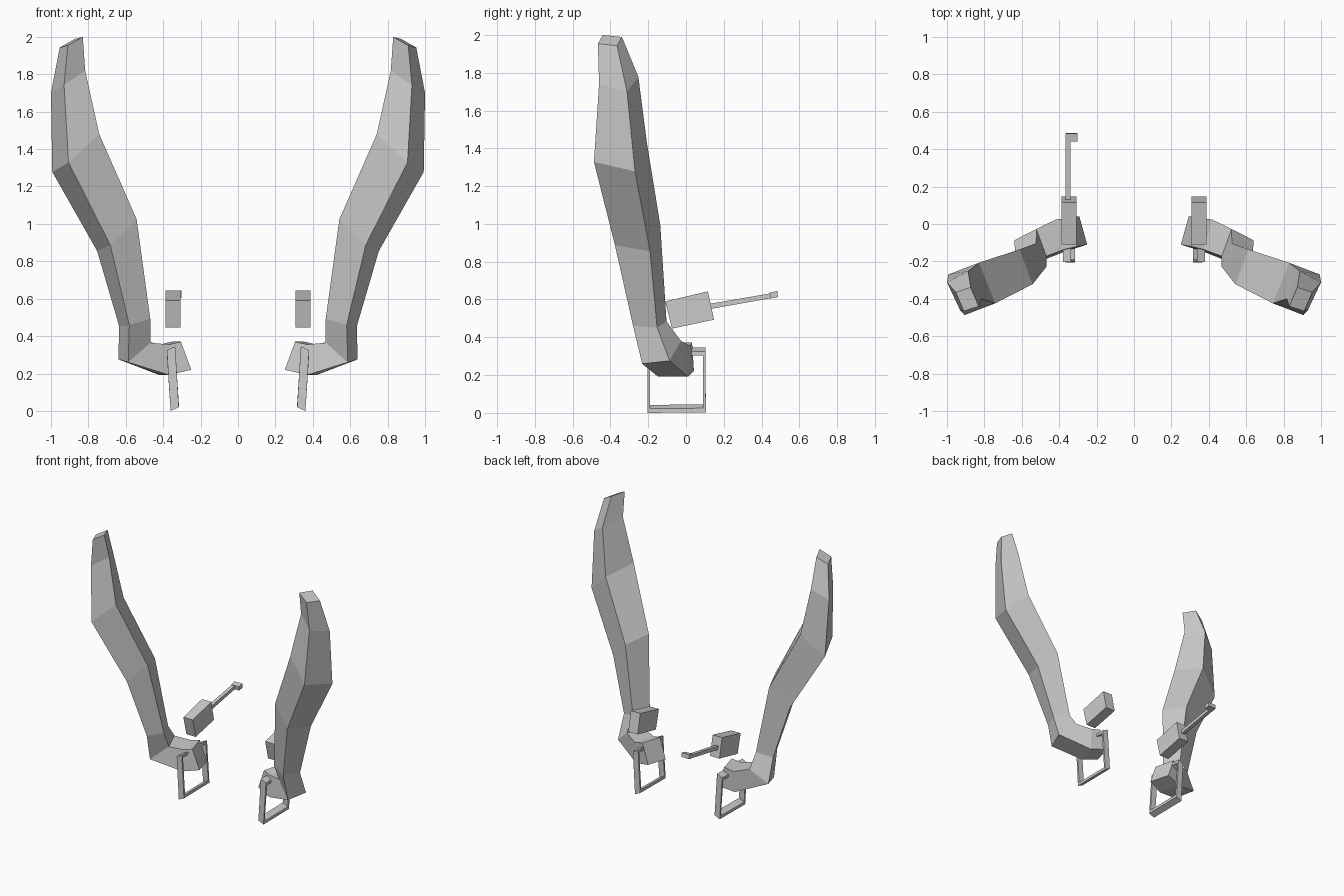
import bpy, bmesh
from mathutils import Vector

if "Cube" in bpy.data.objects:
    bpy.data.objects.remove(bpy.data.objects["Cube"])


def finish(name, bm, mirrored=True):
    bmesh.ops.recalc_face_normals(bm, faces=bm.faces)
    me = bpy.data.meshes.new(name)
    bm.to_mesh(me)
    bm.free()
    ob = bpy.data.objects.new(name, me)
    bpy.context.collection.objects.link(ob)
    if mirrored:
        ob.modifiers.new("mirror", 'MIRROR').use_mirror_merge = False
    return ob


def loft(name, rings, mirrored=True, closed=False):
    """Skin equal-sized rings; closed joins the last to the first, else caps."""
    bm = bmesh.new()
    loops = [[bm.verts.new(p) for p in r] for r in rings]
    pairs = list(zip(loops, loops[1:]))
    if closed:
        pairs.append((loops[-1], loops[0]))
    else:
        bm.faces.new(loops[0])
        bm.faces.new(loops[-1])
    n = len(loops[0])
    for a, b in pairs:
        for i in range(n):
            j = (i + 1) % n
            bm.faces.new((a[i], a[j], b[j], b[i]))
    return finish(name, bm, mirrored)


def side_prism(name, profile, x0, x1, mirrored=True):
    """Extrude a (y, z) profile across x."""
    return loft(name, [[(x, y, z) for y, z in profile] for x in (x0, x1)], mirrored)


# Horns: three corners per ring (inner front, outer front, outer back)
sections = [
    ((0.305, -0.120, 0.37), (0.250, -0.110, 0.22), (0.293, 0.042, 0.222)),
    ((0.370, -0.135, 0.355), (0.370, -0.148, 0.192), (0.420, 0.010, 0.192)),
    ((0.469, -0.172, 0.365), (0.587, -0.232, 0.26), (0.640, -0.087, 0.276)),
    ((0.469, -0.230, 0.492), (0.581, -0.280, 0.46), (0.635, -0.153, 0.452)),
    ((0.542, -0.322, 1.025), (0.683, -0.376, 0.887), (0.753, -0.190, 0.855)),
    ((0.742, -0.424, 1.480), (0.906, -0.487, 1.328), (0.993, -0.270, 1.278)),
    ((0.817, -0.400, 1.820), (0.930, -0.460, 1.742), (1.000, -0.312, 1.70)),
    ((0.830, -0.440, 2.000), (0.910, -0.466, 1.954), (0.953, -0.365, 1.943)),
]
rings = []
for section in sections:
    a, b, c = map(Vector, section)
    rings.append((a, b, c, a + c - b))
loft("horn", rings)

# Hanging rectangular rings, leaning slightly inward at the bottom
ring_corners = []
for y, z, sy, sz in ((-0.205, 0.01, 1, 1), (0.105, 0.013, -1, 1),
                     (0.103, 0.335, -1, -1), (-0.203, 0.335, 1, -1)):
    cx = 0.338 + 0.06 * z
    yi, zi = y + 0.014 * sy, z + 0.022 * sz
    ring_corners.append([(cx + 0.022, y, z - 0.01), (cx - 0.022, y, z + 0.01),
                         (cx - 0.022, yi, zi + 0.01), (cx + 0.022, yi, zi - 0.01)])
loft("hanging_ring", ring_corners, closed=True)

# Tilted blocks above the horn bases
side_prism("block", [(-0.11, 0.59), (0.116, 0.643), (0.148, 0.493), (-0.074, 0.446)],
           0.308, 0.388)

# Rod with a hooked end, left side only
side_prism("rod", [(0.125, 0.577), (0.445, 0.632), (0.45, 0.607), (0.13, 0.550)],
           -0.367, -0.339, mirrored=False)
side_prism("rod_tip", [(0.442, 0.636), (0.483, 0.645), (0.487, 0.613), (0.447, 0.605)],
           -0.367, -0.302, mirrored=False)
